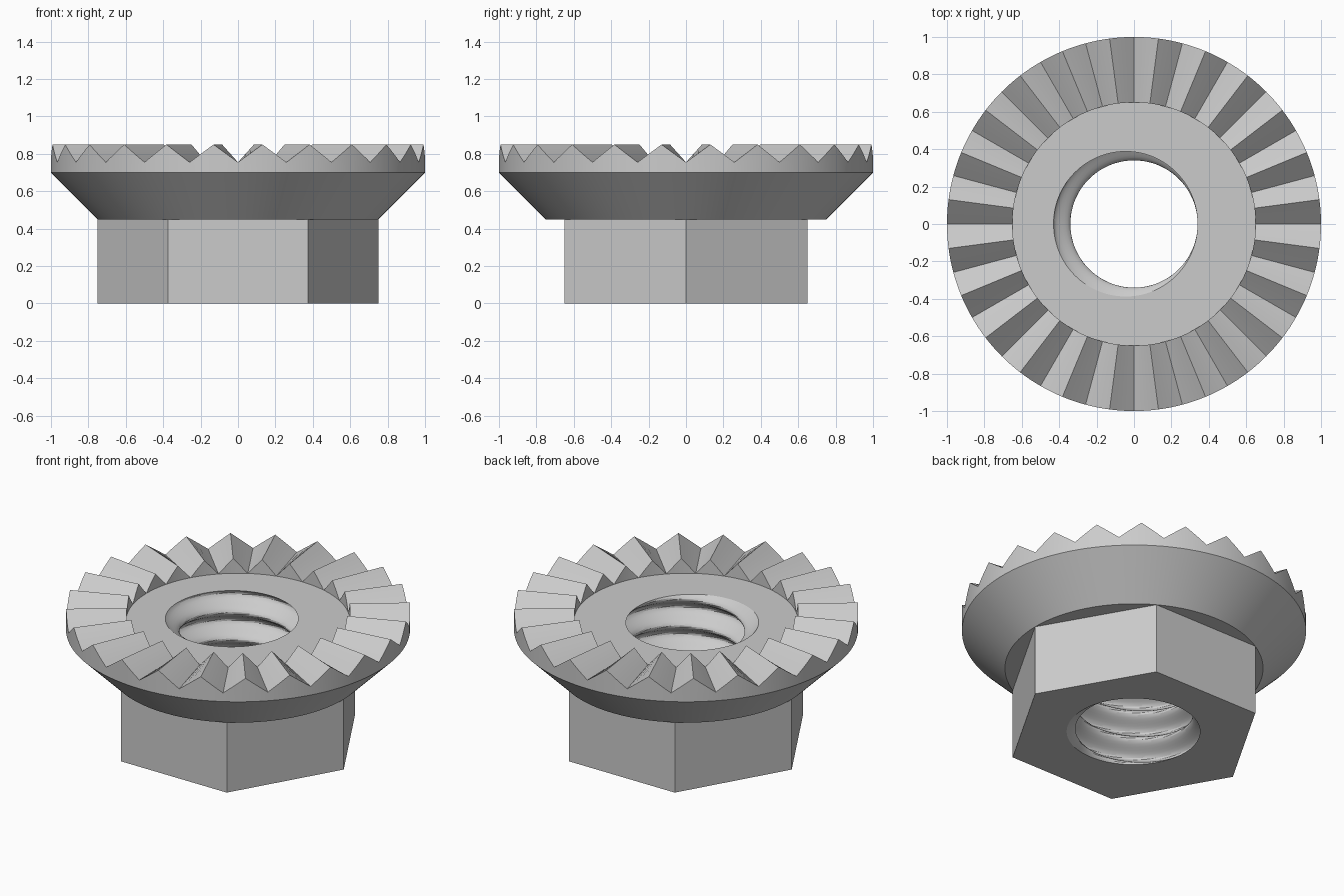
import bpy, bmesh
from math import pi, sin, cos, radians

cube = bpy.data.objects.get("Cube")
if cube:
    bpy.data.objects.remove(cube, do_unlink=True)

SEG = 192                      # segments round the nut
TEETH = 24
TIP, ROOT = 0.85, 0.755        # tooth tip and valley heights
INNER = 0.65                   # inner radius of the tooth ring
HEX_R, HEX_TOP = 0.75, 0.45
PITCH = 0.1726

steel = bpy.data.materials.new("grey steel")
steel.use_nodes = True
grey = (0.6, 0.6, 0.6, 1)
steel.diffuse_color = grey
steel.node_tree.nodes["Principled BSDF"].inputs["Base Color"].default_value = grey


def ring_part(name, rings, seg=SEG):
    """Skin a list of rings; each ring gives (radius, height) at an angle."""
    bm = bmesh.new()
    loops = []
    for ring in rings:
        loop = []
        for i in range(seg):
            a = 2 * pi * i / seg
            r, z = ring(a)
            loop.append(bm.verts.new((r * cos(a), r * sin(a), z)))
        loops.append(loop)
    for low, high in zip(loops, loops[1:]):
        for i in range(seg):
            j = (i + 1) % seg
            bm.faces.new((low[i], low[j], high[j], high[i]))
    bmesh.ops.remove_doubles(bm, verts=bm.verts, dist=1e-5)
    mesh = bpy.data.meshes.new(name)
    bm.to_mesh(mesh)
    bm.free()
    mesh.materials.append(steel)
    obj = bpy.data.objects.new(name, mesh)
    bpy.context.collection.objects.link(obj)
    bpy.ops.object.select_all(action='DESELECT')
    obj.select_set(True)
    bpy.context.view_layer.objects.active = obj
    bpy.ops.object.shade_smooth_by_angle(angle=radians(25))
    return obj


def circle(r, z):
    return lambda a: (r, z)


def hexagon(z):
    """Outline of the hexagon, corners on the x axis."""
    return lambda a: (HEX_R * cos(pi / 6) / cos(a % (pi / 3) - pi / 6), z)


def serrated(r):
    """Zigzag with a valley at angle zero."""
    def ring(a):
        t = (a * TEETH / (2 * pi)) % 1
        return r, ROOT + (TIP - ROOT) * (1 - abs(2 * t - 1))
    return ring


def thread(z):
    """Hole outline at one height; the groove climbs as a right-hand helix."""
    turn = 2 * pi * (z - ROOT) / PITCH + pi
    return lambda a: (0.385 + 0.045 * cos(a - turn), z)


# Hexagonal body and its bottom face
ring_part("hex_body", [hexagon(0), hexagon(HEX_TOP)], seg=6)
ring_part("bottom_face", [thread(0), hexagon(0)])

# Conical flange with a short upright rim
ring_part("flange", [circle(0.6, HEX_TOP), circle(0.75, HEX_TOP),
                     circle(1, 0.70), serrated(1)])

# Radial locking teeth and the flat seat inside them
ring_part("locking_teeth", [serrated(1), serrated(INNER), circle(INNER, ROOT)])
ring_part("seat_face", [circle(INNER, ROOT), thread(ROOT)])

# Threaded bore
STEPS = 72
ring_part("threaded_bore", [thread(ROOT * (1 - k / STEPS)) for k in range(STEPS + 1)])
